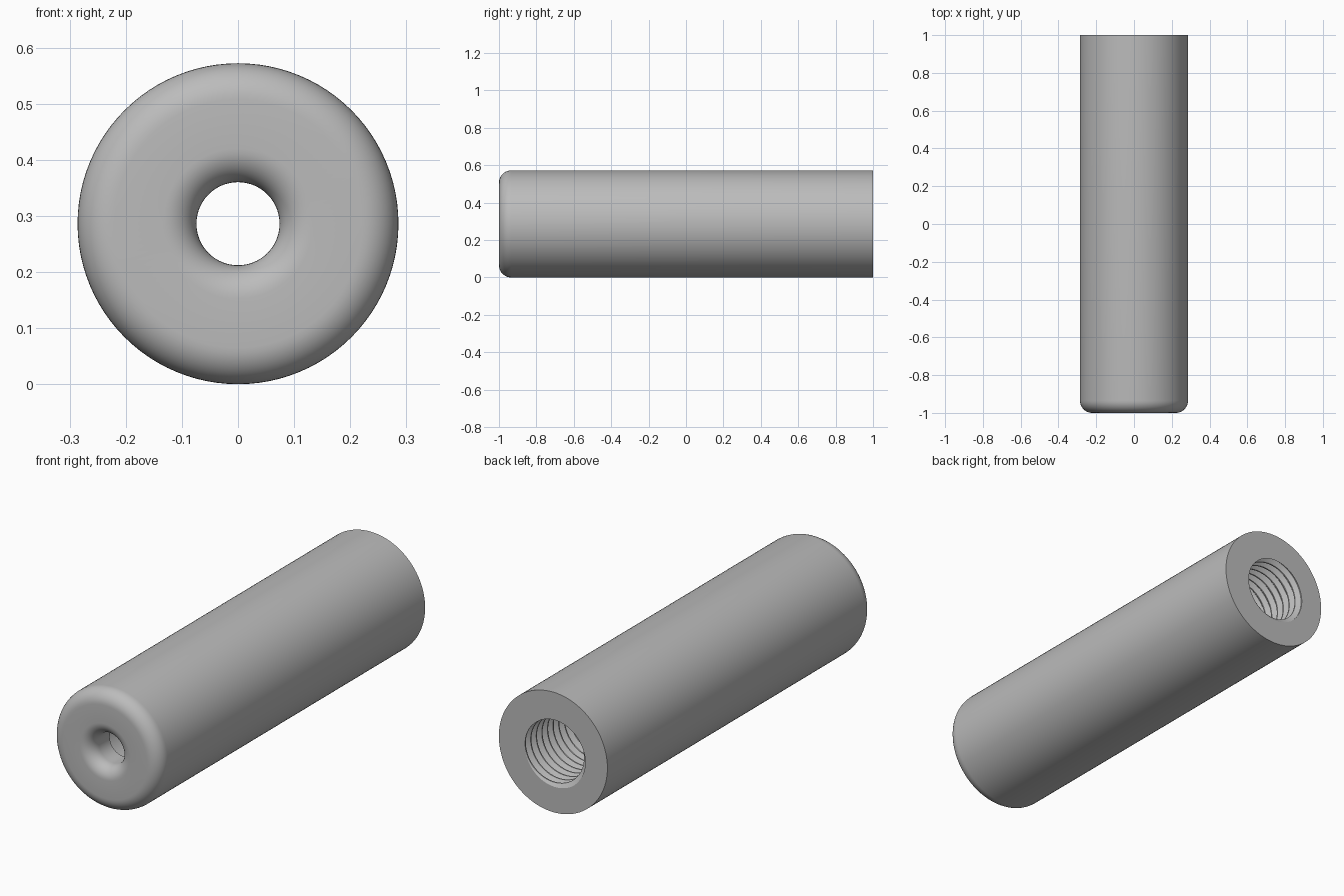
import bpy, bmesh, math

cube = bpy.data.objects.get("Cube")
if cube:
    bpy.data.objects.remove(cube)

SEGMENTS = 96
RADIUS, THROAT = 0.286, 0.074
OUTER_FILLET, MOUTH_FILLET = 0.065, 0.06
MAJOR, MINOR, PITCH = 0.17, 0.148, 0.042
FRONT, BACK, THROAT_END, THREAD_START = -1.0, 1.0, -0.86, -0.2

steel = bpy.data.materials.new("satin grey")
steel.use_nodes = True
grey = (0.5, 0.5, 0.5, 1)
steel.diffuse_color = grey
steel.node_tree.nodes["Principled BSDF"].inputs["Base Color"].default_value = grey


def fillet(r, y, size, start, end, steps=10):
    """Profile arc around (r, y), with angles in degrees."""
    angles = [math.radians(start + (end - start) * i / steps) for i in range(steps + 1)]
    return [(r + size * math.cos(a), y + size * math.sin(a)) for a in angles]


def thread_radius(phase):
    """Flat crests and roots joined by sloping flanks."""
    wave = abs((phase % 1) * 2 - 1)
    return MINOR + (MAJOR - MINOR) * min(max(wave * 1.4 - 0.2, 0), 1)


def ring(r, y):
    return [(r, y)] * (SEGMENTS + 1)


def thread_ring(turn):
    """One row along the helix, trimmed at both ends of the thread."""
    row = []
    for i in range(SEGMENTS + 1):
        f = i / SEGMENTS
        y = min(max(THREAD_START + (turn + f) * PITCH, THREAD_START), BACK)
        row.append((thread_radius((y - THREAD_START) / PITCH - f), y))
    return row


# Outer wall, rounded front, flared mouth and throat
profile = [(RADIUS, BACK)]
profile += fillet(RADIUS - OUTER_FILLET, FRONT + OUTER_FILLET, OUTER_FILLET, 0, -90)
profile += fillet(THROAT + MOUTH_FILLET, FRONT + MOUTH_FILLET, MOUTH_FILLET, -90, -180)
# Step out to the plain bore
profile += [(THROAT, THROAT_END), (MINOR, THROAT_END), (MINOR, THREAD_START)]
rows = [ring(r, y) for r, y in profile]

# Threaded bore, with rows placed on the profile corners
corners = (1 / 14, 3 / 7, 4 / 7, 13 / 14)
turns = math.ceil((BACK - THREAD_START) / PITCH) + 1
rows.append(thread_ring(-1))
rows += [thread_ring(t + c) for t in range(-1, turns) for c in corners]
rows.append(thread_ring(turns))
rows.append(rows[0])

# Skin the rows into one closed body around the long axis
bm = bmesh.new()
grid = []
for row in rows:
    verts = []
    for i, (r, y) in enumerate(row):
        a = math.tau * i / SEGMENTS
        verts.append(bm.verts.new((r * math.cos(a), y, RADIUS + r * math.sin(a))))
    grid.append(verts)
for lower, upper in zip(grid, grid[1:]):
    for i in range(SEGMENTS):
        bm.faces.new((lower[i], lower[i + 1], upper[i + 1], upper[i]))
bmesh.ops.remove_doubles(bm, verts=bm.verts, dist=0.00001)
bmesh.ops.recalc_face_normals(bm, faces=bm.faces)

mesh = bpy.data.meshes.new("threaded_sleeve")
bm.to_mesh(mesh)
bm.free()
mesh.materials.append(steel)
sleeve = bpy.data.objects.new("threaded_sleeve", mesh)
bpy.context.collection.objects.link(sleeve)
bpy.context.view_layer.objects.active = sleeve
sleeve.select_set(True)
bpy.ops.object.shade_smooth_by_angle(angle=math.radians(30))
